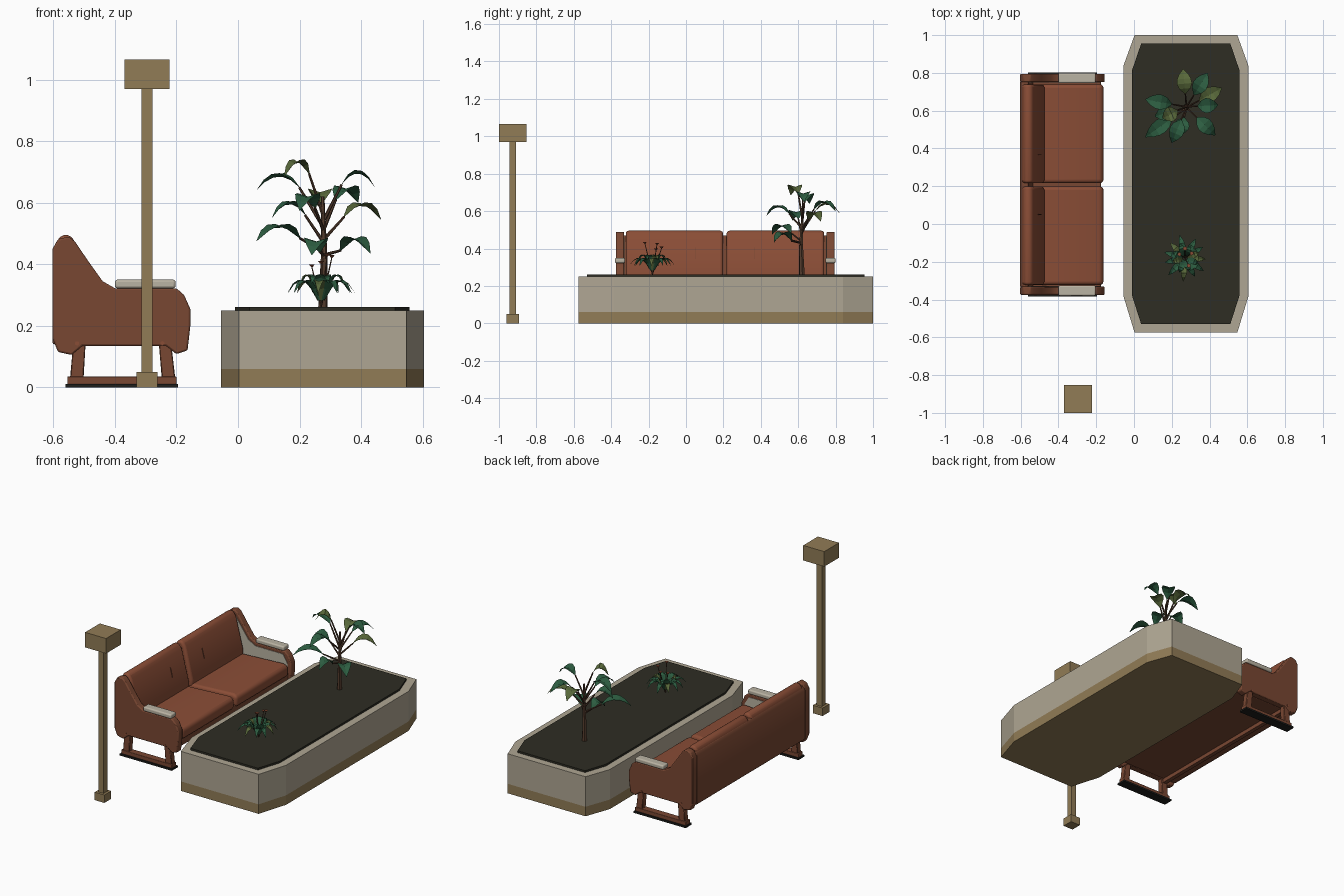
import bpy, bmesh, math, random
from mathutils import Vector, Matrix

if "Cube" in bpy.data.objects:
    bpy.data.objects.remove(bpy.data.objects["Cube"])

random.seed(4)


def material(name, *rgb):
    m = bpy.data.materials.new(name)
    lin = [(c / 255 / 12.92) if c < 10 else ((c / 255 + 0.055) / 1.055) ** 2.4 for c in rgb]
    m.diffuse_color = (*lin, 1)
    m.use_nodes = True
    m.node_tree.nodes["Principled BSDF"].inputs["Base Color"].default_value = m.diffuse_color
    return m


STONE = material("stone", 175, 166, 147)
TAN = material("tan_metal", 145, 124, 86)
SOIL = material("soil", 46, 45, 36)
FRAME = material("dark_leather", 121, 71, 50)
LEATHER = material("leather", 138, 77, 54)
PAD = material("pale_pad", 186, 179, 163)
BLACK = material("black_rubber", 30, 30, 27)
GREEN = material("green_leaf", 44, 92, 64)
OLIVE = material("olive_leaf", 88, 104, 58)
STEM = material("stem_brown", 84, 60, 45)


def finish(name, bm, mats, bevel=0, segments=3, smooth=False):
    me = bpy.data.meshes.new(name)
    bm.to_mesh(me)
    bm.free()
    ob = bpy.data.objects.new(name, me)
    bpy.context.collection.objects.link(ob)
    for m in mats:
        me.materials.append(m)
    if bevel:
        mod = ob.modifiers.new("round", 'BEVEL')
        mod.width, mod.segments, mod.limit_method = bevel, segments, 'ANGLE'
        mod.angle_limit = math.radians(40)
    if bevel or smooth:
        bpy.ops.object.select_all(action='DESELECT')
        ob.select_set(True)
        bpy.context.view_layer.objects.active = ob
        bpy.ops.object.shade_smooth_by_angle(angle=math.radians(35))
    return ob


def prism(name, pts, a, b, mat, axis='z', bevel=0, segments=3):
    """Extrude a profile along z (xy points) or along y (xz points)."""
    bm = bmesh.new()
    at = (lambda p, h: (p[0], p[1], h)) if axis == 'z' else (lambda p, h: (p[0], h, p[1]))
    low = [bm.verts.new(at(p, a)) for p in pts]
    top = [bm.verts.new(at(p, b)) for p in pts]
    bm.faces.new(low)
    bm.faces.new(top)
    for i in range(len(pts)):
        j = (i + 1) % len(pts)
        bm.faces.new((low[i], low[j], top[j], top[i]))
    bmesh.ops.recalc_face_normals(bm, faces=bm.faces)
    return finish(name, bm, [mat], bevel, segments)


def box(name, x0, x1, y0, y1, z0, z1, mat, bevel=0):
    return prism(name, [(x0, y0), (x1, y0), (x1, y1), (x0, y1)], z0, z1, mat, bevel=bevel)


def octagon(x0, x1, y0, y1, cx, cy0, cy1):
    return [(x0 + cx, y0), (x1 - cx, y0), (x1, y0 + cy0), (x1, y1 - cy1),
            (x1 - cx, y1), (x0 + cx, y1), (x0, y1 - cy1), (x0, y0 + cy0)]


# Planter
outline = octagon(-0.055, 0.605, -0.575, 1.0, 0.058, 0.19, 0.16)
prism("planter_base", outline, 0, 0.06, TAN)
prism("planter_wall", outline, 0.06, 0.25, STONE)
prism("planter_soil", octagon(-0.01, 0.558, -0.53, 0.955, 0.048, 0.15, 0.14), 0.245, 0.262, SOIL)

# Lamp post
for part, r, z0, z1 in (("lamp_foot", 0.034, 0, 0.05), ("lamp_pole", 0.0185, 0.05, 0.97),
                        ("lamp_head", 0.0735, 0.97, 1.065)):
    box(part, -0.296 - r, -0.296 + r, -0.9265 - r, -0.9265 + r, z0, z1, TAN)

# Sofa ends: arm, inner panel, arm pad, sled legs
ARM = [(-0.603, 0.45), (-0.585, 0.482), (-0.55, 0.49), (-0.53, 0.474), (-0.49, 0.415),
       (-0.44, 0.345), (-0.40, 0.322), (-0.20, 0.322), (-0.175, 0.30), (-0.155, 0.255),
       (-0.155, 0.20), (-0.164, 0.12), (-0.20, 0.108), (-0.235, 0.135), (-0.505, 0.135),
       (-0.54, 0.105), (-0.585, 0.115), (-0.603, 0.16)]
PANEL = [(-0.57, 0.46), (-0.545, 0.46), (-0.45, 0.328), (-0.40, 0.302), (-0.21, 0.302),
         (-0.178, 0.25), (-0.18, 0.19), (-0.57, 0.19)]
for side, s, mid in (("left", 1, -0.353), ("right", -1, 0.773)):
    prism(side + "_arm", ARM, mid - 0.022, mid + 0.022, FRAME, 'y', 0.006, 2)
    inner = mid + s * 0.022
    prism(side + "_arm_panel", PANEL, inner - s * 0.002, inner + s * 0.003, PAD, 'y')
    box(side + "_arm_pad", -0.40, -0.203, mid - 0.027, mid + 0.027, 0.322, 0.35, PAD, 0.008)
    for leg, xt, xb in (("back_leg", -0.515, -0.524), ("front_leg", -0.238, -0.226)):
        prism(f"{side}_{leg}", [(xt - 0.02, 0.15), (xt + 0.02, 0.15), (xb + 0.022, 0.03),
                                (xb - 0.022, 0.03)], mid - 0.018, mid + 0.018, FRAME, 'y', 0.003, 1)
        bm = bmesh.new()
        bmesh.ops.create_cone(bm, cap_ends=True, segments=10, radius1=0.007, radius2=0.007,
                              depth=0.05, matrix=Matrix.Translation((xt - 0.008, mid, 0.143))
                              @ Matrix.Rotation(math.pi / 2, 4, 'X'))
        finish(f"{side}_{leg}_bolt", bm, [LEATHER])
    box(side + "_runner", -0.555, -0.20, mid - 0.022, mid + 0.022, 0.01, 0.035, FRAME, 0.003)
    box(side + "_runner_sole", -0.56, -0.195, mid - 0.03, mid + 0.03, 0, 0.011, BLACK)

# Sofa body
box("seat_base", -0.595, -0.175, -0.335, 0.755, 0.135, 0.195, FRAME, 0.008)
prism("back_shell", [(-0.603, 0.14), (-0.603, 0.45), (-0.59, 0.47), (-0.56, 0.47), (-0.53, 0.14)],
      -0.335, 0.755, FRAME, 'y', 0.006, 2)
box("under_rail", -0.53, -0.505, -0.335, 0.755, 0.11, 0.14, FRAME)

# Cushions with a short stitched seam on each back
SEAT = [(-0.52, 0.18), (-0.52, 0.24), (-0.19, 0.257), (-0.162, 0.245), (-0.162, 0.18)]
BACK = [(-0.592, 0.22), (-0.592, 0.47), (-0.575, 0.495), (-0.545, 0.495), (-0.525, 0.465),
        (-0.475, 0.27), (-0.475, 0.22)]
for n, y0, y1, seam in (("left", -0.322, 0.198, 0.05), ("right", 0.217, 0.739, 0.367)):
    prism(n + "_seat_cushion", SEAT, y0, y1, LEATHER, 'y', 0.018, 4)
    prism(n + "_back_cushion", BACK, y0, y1, LEATHER, 'y', 0.022, 4)
    prism(n + "_back_seam", [(-0.508, 0.405), (-0.505, 0.405), (-0.490, 0.345), (-0.493, 0.345)],
          seam - 0.002, seam + 0.002, FRAME, 'y')


def rod(bm, p, q, r1, r2, mat=0):
    p, q = Vector(p), Vector(q)
    d = q - p
    m = Matrix.Translation((p + q) / 2) @ d.to_track_quat('Z', 'Y').to_matrix().to_4x4()
    old = set(bm.faces)
    bmesh.ops.create_cone(bm, cap_ends=True, segments=6, radius1=r1, radius2=r2,
                          depth=d.length, matrix=m)
    for f in set(bm.faces) - old:
        f.material_index = mat


def leaf(bm, base, tip, rise, half, mat, fold=0.3):
    """Arching blade with a folded midrib."""
    base, tip = Vector(base), Vector(tip)
    ctrl = (base + tip) / 2 + Vector((0, 0, rise * 2))
    flat = tip - base
    side = Vector((-flat.y, flat.x, 0)).normalized()
    shape = (0.12, 0.75, 1.0, 0.92, 0.6, 0.03)
    rows = []
    for i, w in enumerate(shape):
        t = i / (len(shape) - 1)
        c = base * (1 - t) ** 2 + ctrl * 2 * t * (1 - t) + tip * t * t
        up = Vector((0, 0, fold * half * w))
        rows.append([bm.verts.new(v) for v in (c - side * half * w + up, c, c + side * half * w + up)])
    for a, b in zip(rows, rows[1:]):
        for k in (0, 1):
            bm.faces.new((a[k + 1], a[k], b[k], b[k + 1])).material_index = mat


# Tall plant: trunk, then a stalk and blade per leaf
bm = bmesh.new()
foot, fork, crown = Vector((0.276, 0.62, 0.25)), Vector((0.28, 0.615, 0.42)), Vector((0.275, 0.625, 0.62))
rod(bm, foot, fork, 0.016, 0.011)
rod(bm, fork, crown, 0.011, 0.006)
LEAVES = [  # tip, attach height along the trunk, olive or green
    ((0.06, 0.66, 0.64), 0.75, 1), ((0.15, 0.56, 0.685), 0.95, 2), ((0.445, 0.63, 0.65), 0.85, 1),
    ((0.465, 0.72, 0.545), 0.55, 2), ((0.06, 0.46, 0.475), 0.35, 1), ((0.43, 0.47, 0.435), 0.3, 1),
    ((0.20, 0.43, 0.575), 0.7, 1), ((0.24, 0.47, 0.43), 0.3, 1), ((0.39, 0.80, 0.60), 0.7, 1),
    ((0.26, 0.82, 0.59), 0.6, 2), ((0.11, 0.57, 0.55), 0.5, 1)]
for tip, h, mat in LEAVES:
    tip = Vector(tip)
    start = fork.lerp(crown, h - 0.25)
    base = start.lerp(tip, 0.36)
    base.z = tip.z + 0.01
    rod(bm, start, base, 0.006, 0.004)
    leaf(bm, base, tip, 0.04, 0.04, mat)
finish("tall_plant", bm, [STEM, GREEN, OLIVE])

# Low plant: rosette of leaves with thin flower stalks
bm = bmesh.new()
heart = Vector((0.27, -0.18, 0.262))
for ring, (count, reach, drop) in enumerate(((11, 0.122, 0.045), (8, 0.08, 0.075))):
    for i in range(count):
        a = math.tau * (i + 0.4 * ring) / count + random.uniform(-0.1, 0.1)
        d = Vector((math.cos(a), math.sin(a), 0))
        r = reach * random.uniform(0.88, 1.05)
        leaf(bm, heart + d * 0.012 + Vector((0, 0, 0.02)), heart + d * r + Vector((0, 0, drop)),
             0.05, 0.017, 1 if i % 4 else 2)
for dx, dy, h in ((0.02, -0.04, 0.165), (0.035, 0.025, 0.16), (-0.03, 0.02, 0.13), (0.0, 0.05, 0.14)):
    top = heart + Vector((dx, dy, h))
    rod(bm, heart, top, 0.003, 0.002)
    rod(bm, top, top + Vector((0, 0, 0.008)), 0.004, 0.011, 3)
finish("low_plant", bm, [STEM, GREEN, OLIVE, LEATHER])
